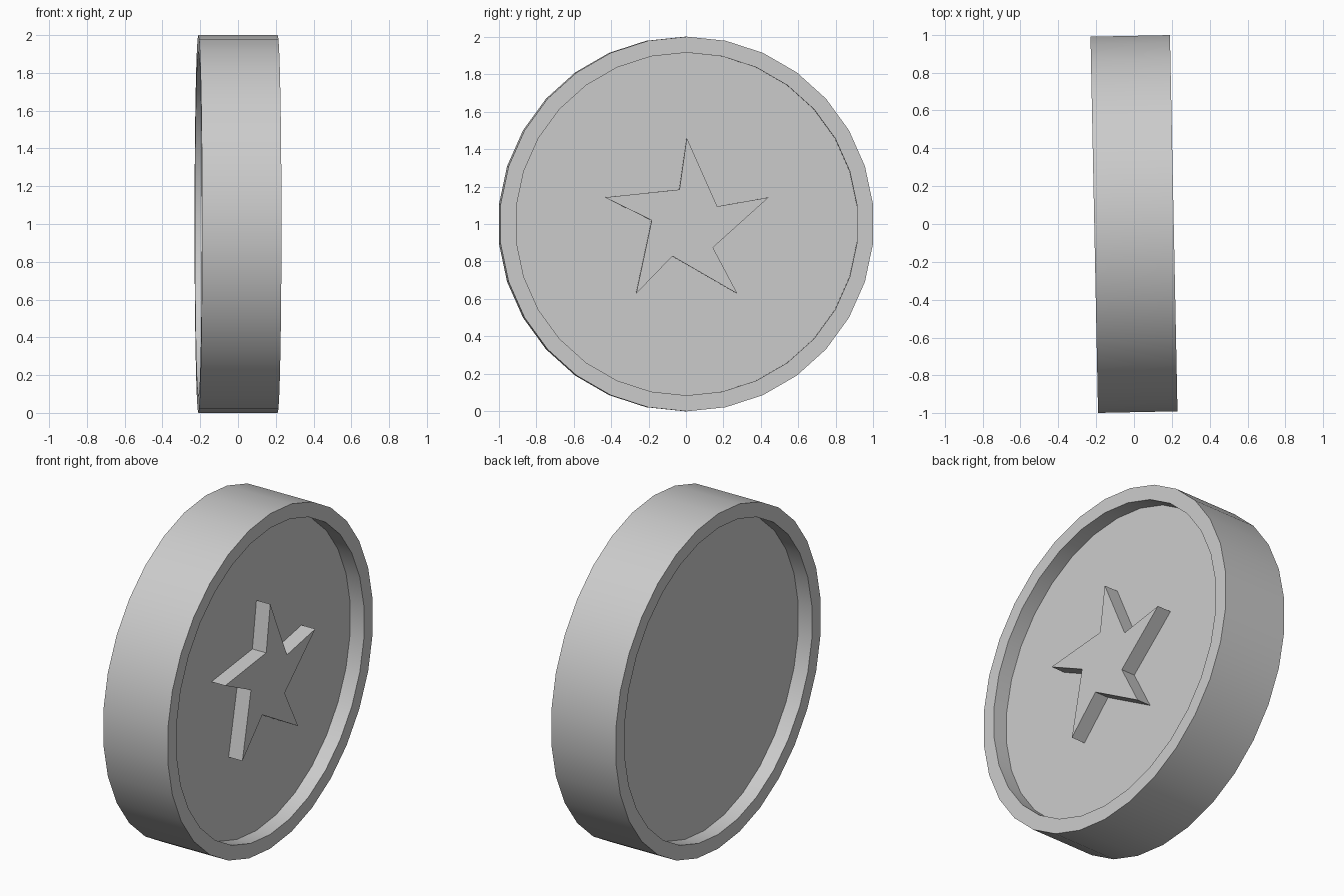
import bpy, bmesh
from math import sin, cos, radians

if "Cube" in bpy.data.objects:
    bpy.data.objects.remove(bpy.data.objects["Cube"])

SIDES = 30
HALF = 0.21        # half thickness
FLOOR = 0.12       # half thickness between the recessed faces
TURN = radians(1.15)


def finish(name, bm, smooth):
    bmesh.ops.recalc_face_normals(bm, faces=bm.faces)
    mesh = bpy.data.meshes.new(name)
    bm.to_mesh(mesh)
    bm.free()
    obj = bpy.data.objects.new(name, mesh)
    bpy.context.collection.objects.link(obj)
    obj.location.z = 1
    obj.rotation_euler.z = TURN
    if smooth:
        bpy.ops.object.select_all(action='DESELECT')
        obj.select_set(True)
        bpy.context.view_layer.objects.active = obj
        bpy.ops.object.shade_smooth_by_angle(angle=radians(30))
    return obj


def ring(bm, x, points):
    return [bm.verts.new((x, r * sin(a), r * cos(a))) for r, a in points]


def bridge(bm, a, b):
    n = len(a)
    for i in range(n):
        bm.faces.new((a[i], a[(i + 1) % n], b[(i + 1) % n], b[i]))


# Disc with a raised rim and a recessed face on both sides
bm = bmesh.new()
profile = [(-FLOOR, 0.915), (-HALF, 0.915), (-HALF, 1.0),
           (HALF, 1.0), (HALF, 0.915), (FLOOR, 0.915)]
rings = [ring(bm, x, [(r, radians(360 / SIDES * i)) for i in range(SIDES)])
         for x, r in profile]
for a, b in zip(rings, rings[1:]):
    bridge(bm, a, b)
bm.faces.new(rings[0])
bm.faces.new(rings[-1])
finish("disc", bm, True)

# Twisted five-pointed star, flush with the rim
bm = bmesh.new()
outline = []
for k in range(5):
    outline += [(0.46, radians(72 * k)), (0.188, radians(72 * k + 60))]
base = ring(bm, FLOOR, outline)
top = ring(bm, HALF, outline)
bridge(bm, base, top)
bm.faces.new(top)
finish("star", bm, False)
